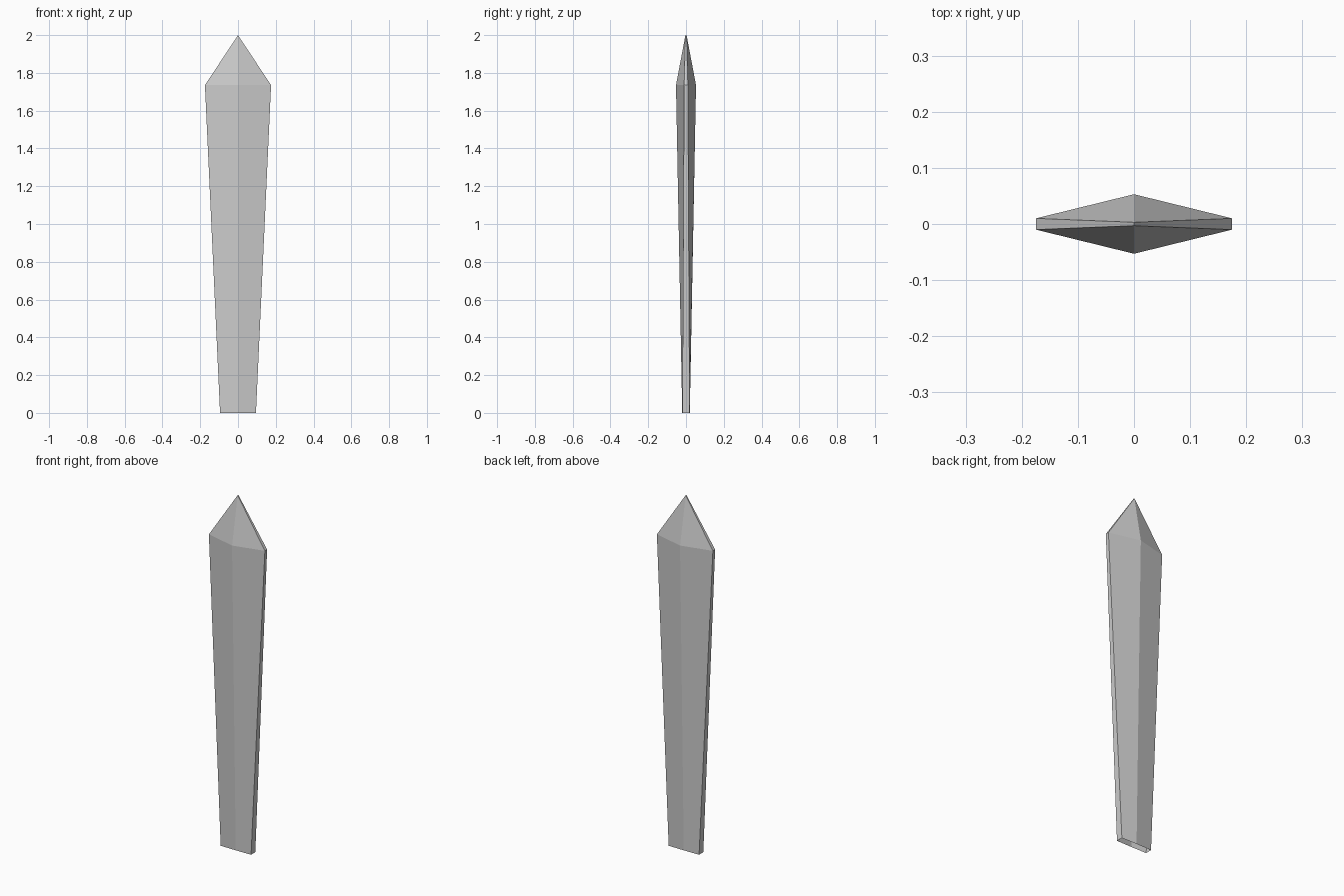
import bpy, bmesh

if "Cube" in bpy.data.objects:
    bpy.data.objects.remove(bpy.data.objects["Cube"])

# Blade sections: height, half width, half edge thickness, half ridge thickness
SECTIONS = [(0.0, 0.095, 0.019, 0.020),
            (1.735, 0.175, 0.010, 0.053)]
TIP_Z, TIP_HALF = 2.0, 0.003

bm = bmesh.new()


def ring(z, w, e, d):
    pts = [(w, -e), (w, e), (0, d), (-w, e), (-w, -e), (0, -d)]
    return [bm.verts.new((x, y, z)) for x, y in pts]


# Six-sided tapering body, open at the socket end
low, high = [ring(*s) for s in SECTIONS]
for i in range(6):
    j = (i + 1) % 6
    bm.faces.new((low[i], low[j], high[j], high[i]))

# Point, closing onto a tiny ridge across the thickness
front = bm.verts.new((0, -TIP_HALF, TIP_Z))
back = bm.verts.new((0, TIP_HALF, TIP_Z))
tips = [front, back, back, back, front, front]
for i in range(6):
    j = (i + 1) % 6
    corners = [high[i], high[j], tips[j]]
    if tips[i] is not tips[j]:
        corners.append(tips[i])
    bm.faces.new(corners)

bmesh.ops.recalc_face_normals(bm, faces=bm.faces)
mesh = bpy.data.meshes.new("blade")
bm.to_mesh(mesh)
bm.free()
bpy.context.collection.objects.link(bpy.data.objects.new("blade", mesh))
